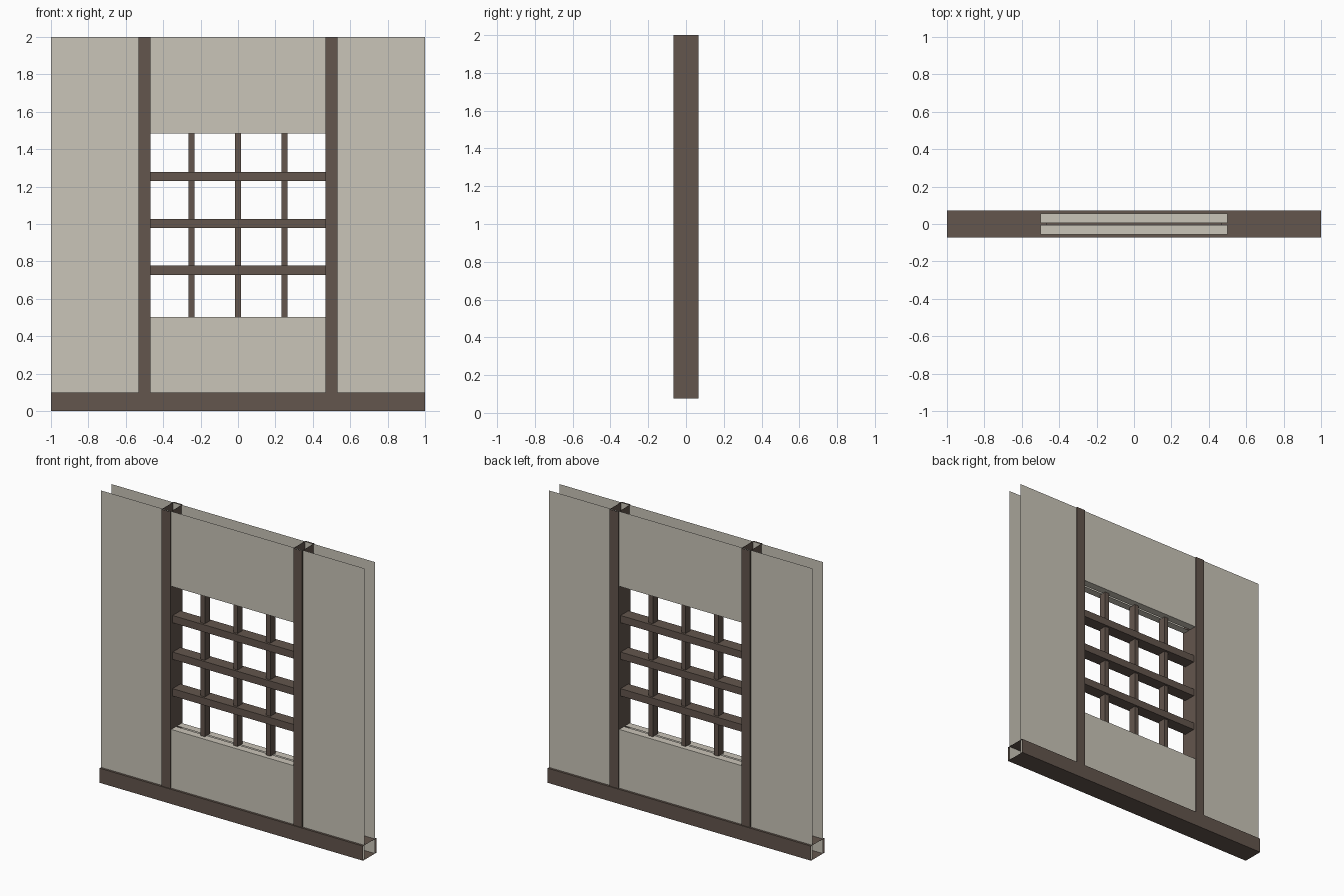
import bpy

if "Cube" in bpy.data.objects:
    bpy.data.objects.remove(bpy.data.objects["Cube"])


def material(name, rgb):
    m = bpy.data.materials.new(name)
    m.diffuse_color = (*rgb, 1)
    m.use_nodes = True
    m.node_tree.nodes["Principled BSDF"].inputs["Base Color"].default_value = m.diffuse_color
    return m


timber = material("dark timber", (0.125, 0.092, 0.074))
plaster = material("pale plaster", (0.59, 0.555, 0.48))


def add_mesh(name, verts, faces, mat):
    me = bpy.data.meshes.new(name)
    me.from_pydata(verts, [], faces)
    me.materials.append(mat)
    ob = bpy.data.objects.new(name, me)
    bpy.context.collection.objects.link(ob)
    return ob


def tube(name, x, y, z, axis, mat=timber):
    """Square tube between (min, max) pairs, open at both ends of the axis."""
    verts = [(a, b, c) for a in x for b in y for c in z]
    sides = [[(0, 1, 3, 2), (4, 6, 7, 5)],
             [(0, 4, 5, 1), (2, 3, 7, 6)],
             [(0, 2, 6, 4), (1, 5, 7, 3)]]
    faces = [f for i, pair in enumerate(sides) if i != axis for f in pair]
    return add_mesh(name, verts, faces, mat)


# Bottom beam, hollow with open ends
tube("bottom_beam", (-1, 1), (-0.072, 0.072), (0, 0.1), 0)

# Upright posts
for side, cx in (("left", -0.5), ("right", 0.5)):
    tube(side + "_post", (cx - 0.033, cx + 0.033), (-0.066, 0.066), (0.077, 2), 2)

# Wall sheets with a window opening and a return lining on each side
Z0, Z1 = 0.503, 1.485
for name, s in (("front", -1), ("back", 1)):
    y = s * 0.057
    yi = s * 0.005
    outer = [(-1, y, 0), (1, y, 0), (1, y, 2), (-1, y, 2)]
    hole = [(-0.5, y, Z0), (0.5, y, Z0), (0.5, y, Z1), (-0.5, y, Z1)]
    inner = [(px, yi, pz) for px, _, pz in hole]
    faces = []
    for i in range(4):
        j = (i + 1) % 4
        faces += [(i, j, 4 + j, 4 + i), (4 + i, 4 + j, 8 + j, 8 + i)]
    if s > 0:
        faces = [f[::-1] for f in faces]
    add_mesh(name + "_wall_sheet", outer + hole + inner, faces, plaster)

# Window lattice: deep horizontal bars and slimmer vertical bars
for i in (-1, 0, 1):
    cz = 1.003 + i * 0.251
    tube("horizontal_bar", (-0.47, 0.47), (-0.042, 0.042), (cz - 0.025, cz + 0.025), 0)
    cx = i * 0.249
    tube("vertical_bar", (cx - 0.016, cx + 0.016), (-0.027, 0.027), (Z0, Z1), 2)
